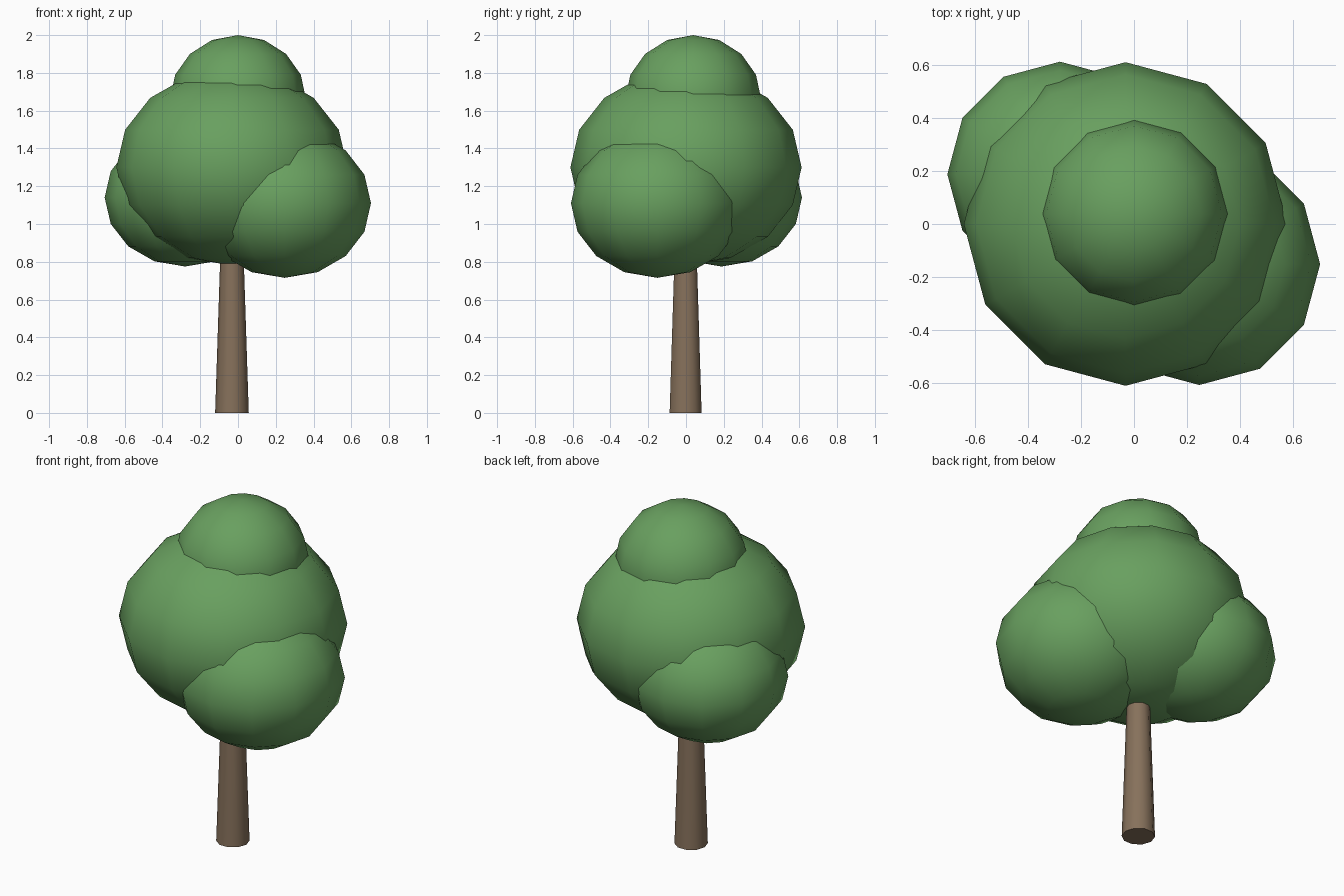
import bpy
import math

if "Cube" in bpy.data.objects:
    bpy.data.objects.remove(bpy.data.objects["Cube"])


def material(name, rgb):
    mat = bpy.data.materials.new(name)
    mat.diffuse_color = (*rgb, 1)
    mat.use_nodes = True
    mat.node_tree.nodes["Principled BSDF"].inputs["Base Color"].default_value = mat.diffuse_color
    return mat


LEAF = material("leaf_green", (0.14, 0.35, 0.115))
BARK = material("bark_brown", (0.24, 0.165, 0.105))


def foliage(name, centre, radius, half_height):
    """Smooth low-poly ball of leaves, slightly squashed in z."""
    bpy.ops.mesh.primitive_uv_sphere_add(segments=12, ring_count=8, radius=1, location=centre)
    ob = bpy.context.object
    ob.name = name
    ob.scale = (radius, radius, half_height)
    bpy.ops.object.transform_apply(location=False, rotation=False, scale=True)
    bpy.ops.object.shade_smooth()
    ob.data.materials.append(LEAF)


# Tapered trunk, its top buried in the crown
height = 0.95
bpy.ops.mesh.primitive_cone_add(vertices=10, radius1=0.089, radius2=0.058, depth=height,
                                location=(-0.032, -0.002, height / 2),
                                rotation=(0, 0, math.pi / 2))
trunk = bpy.context.object
trunk.name = "trunk"
bpy.ops.object.shade_smooth_by_angle(angle=math.radians(45))
trunk.data.materials.append(BARK)

# Crown: one big ball, a cap and two side clumps
foliage("crown_main", (-0.032, 0, 1.3), 0.612, 0.52)
foliage("crown_top", (0, 0.038, 1.66), 0.36, 0.34)
foliage("crown_front_right", (0.247, -0.152, 1.11), 0.457, 0.395)
foliage("crown_back_left", (-0.28, 0.188, 1.14), 0.426, 0.365)
